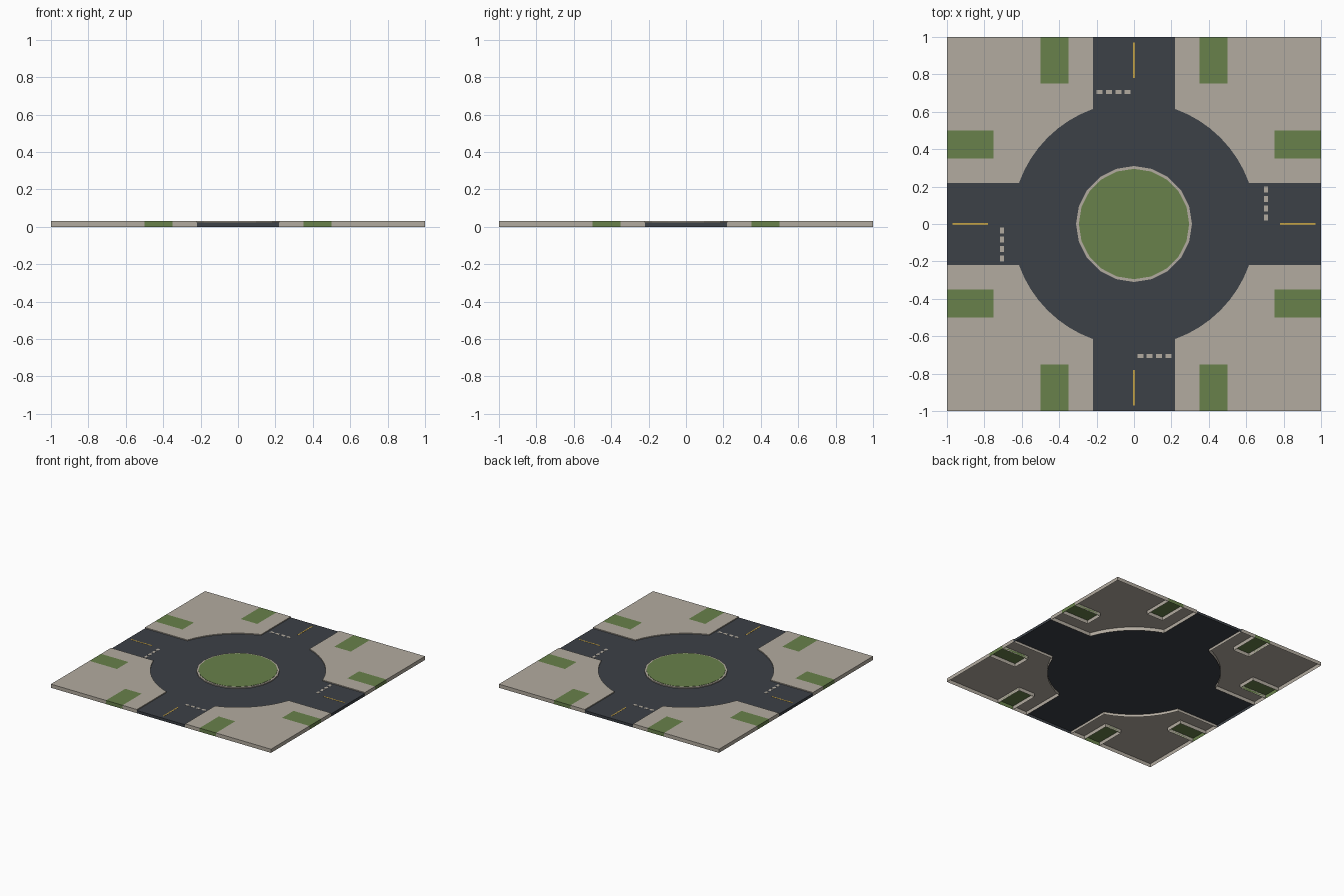
import bpy, math

cube = bpy.data.objects.get("Cube")
if cube:
    bpy.data.objects.remove(cube)


def material(name, r, g, b):
    m = bpy.data.materials.new(name)
    m.use_nodes = True
    m.diffuse_color = (r, g, b, 1)
    m.node_tree.nodes["Principled BSDF"].inputs["Base Color"].default_value = (r, g, b, 1)
    return m


STONE = material("paving_stone", 0.45, 0.41, 0.35)
ASPHALT = material("asphalt", 0.045, 0.052, 0.063)
GRASS = material("grass", 0.14, 0.22, 0.07)
YELLOW = material("lane_yellow", 0.56, 0.36, 0.06)

HALF = 0.22      # half width of each road
RADIUS = 0.653   # outer radius of the roundabout
ROAD_Z, TOP_Z = 0.022, 0.03


def turn(points, k):
    """Rotate points by k quarter turns."""
    for _ in range(k):
        points = [(-y, x) for x, y in points]
    return points


def rect(x0, x1, y0, y1):
    return [(x0, y0), (x1, y0), (x1, y1), (x0, y1)]


def circle(r, n):
    return [(r * math.cos(i * math.tau / n), r * math.sin(i * math.tau / n)) for i in range(n)]


def shell(name, outline, z0, z1, mat, wall=lambda x, y: True):
    """Top face with walls and an open underside; wall picks edges by midpoint."""
    n = len(outline)
    verts = [(x, y, z0) for x, y in outline] + [(x, y, z1) for x, y in outline]
    faces = [tuple(range(n, 2 * n))]
    for i in range(n):
        j = (i + 1) % n
        mx, my = ((outline[i][k] + outline[j][k]) / 2 for k in (0, 1))
        if wall(mx, my):
            faces.append((i, j, n + j, n + i))
    mesh = bpy.data.meshes.new(name)
    mesh.from_pydata(verts, [], faces)
    mesh.materials.append(mat)
    obj = bpy.data.objects.new(name, mesh)
    bpy.context.collection.objects.link(obj)
    return obj


# Curved kerb between two neighbouring roads
start = math.asin(HALF / RADIUS)
steps = 8
angles = [start + (math.pi / 2 - 2 * start) * i / steps for i in range(steps + 1)]
arc = [(RADIUS * math.cos(a), RADIUS * math.sin(a)) for a in angles]

# Road: four arms and the ring in one plate, walled at the outer ends
road = []
for k in range(4):
    road += turn([(1, HALF)] + arc + [(HALF, 1)], k)
shell("road", road, 0, ROAD_Z, ASPHALT, lambda x, y: max(abs(x), abs(y)) > 0.99)

# Pavement corner with two notches for the lawns
G0, G1, GIN = 0.35, 0.5, 0.75
corner = arc[::-1] + [(1, HALF), (1, G0), (GIN, G0), (GIN, G1), (1, G1), (1, 1),
                      (G1, 1), (G1, GIN), (G0, GIN), (G0, 1), (HALF, 1)]

for k in range(4):
    shell(f"pavement_{k}", turn(corner, k), 0, TOP_Z, STONE)
    shell(f"lawn_a_{k}", turn(rect(GIN, 1, G0, G1), k), 0, TOP_Z, GRASS)
    shell(f"lawn_b_{k}", turn(rect(G0, G1, GIN, 1), k), 0, TOP_Z, GRASS)
    # Painted lane line and give-way dashes
    shell(f"lane_line_{k}", turn(rect(0.78, 0.97, -0.005, 0.005), k),
          ROAD_Z, ROAD_Z + 0.001, YELLOW)
    for i in range(4):
        y = 0.018 + 0.05 * i
        shell(f"give_way_dash_{k}_{i}", turn(rect(0.695, 0.717, y, y + 0.032), k),
              ROAD_Z, ROAD_Z + 0.001, STONE)

# Central island: stone rim with a lawn on top
shell("island_rim", circle(0.31, 20), ROAD_Z, TOP_Z, STONE)
shell("island_lawn", circle(0.295, 20), TOP_Z, TOP_Z + 0.002, GRASS)
